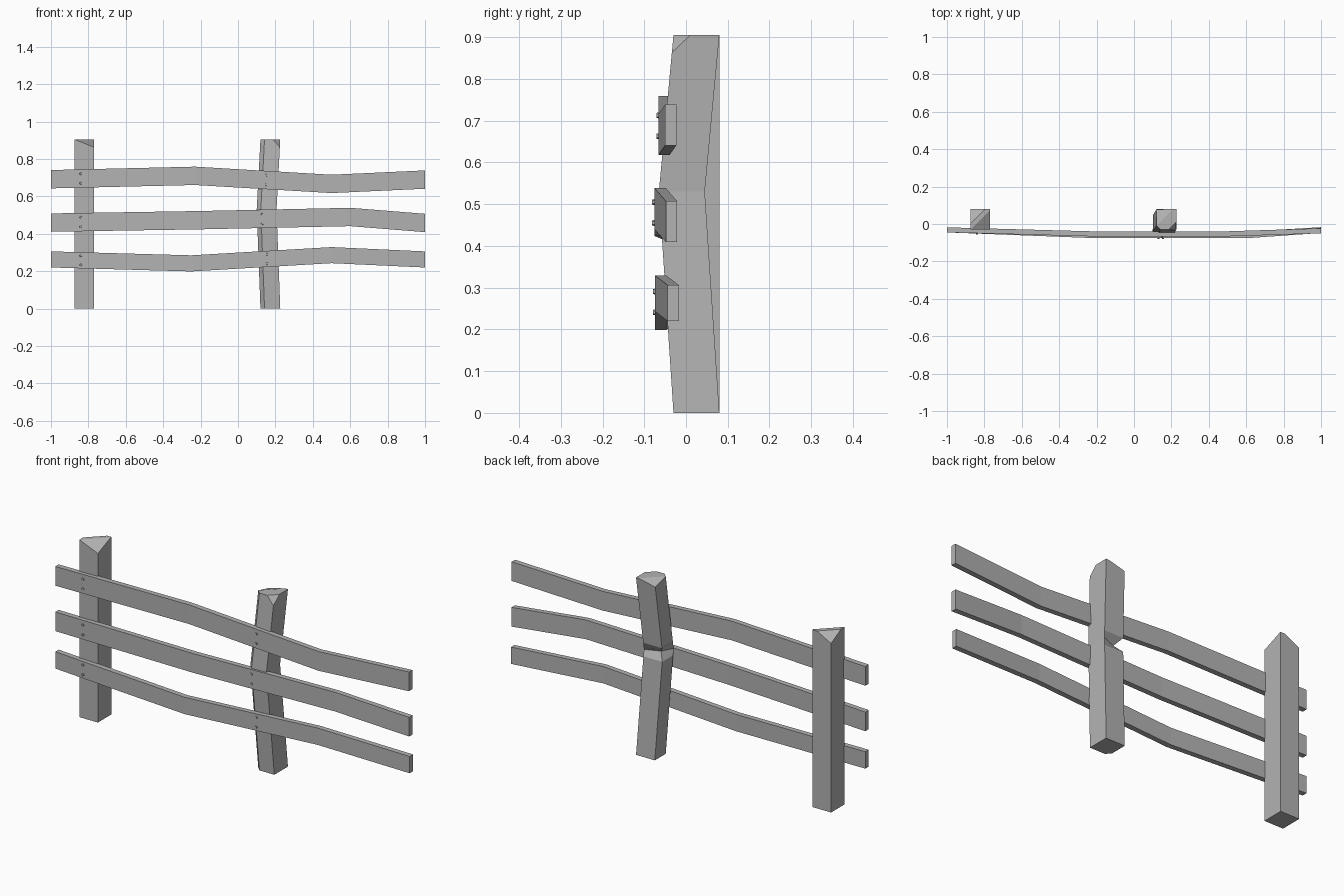
import bpy, bmesh
from math import pi
from mathutils import Vector, Matrix

cube = bpy.data.objects.get("Cube")
if cube:
    bpy.data.objects.remove(cube, do_unlink=True)

grey = bpy.data.materials.new("weathered grey")
grey.use_nodes = True
COLOUR = (0.45, 0.45, 0.45, 1)
grey.diffuse_color = COLOUR
grey.node_tree.nodes["Principled BSDF"].inputs["Base Color"].default_value = COLOUR


def finish(name, bm):
    bmesh.ops.recalc_face_normals(bm, faces=bm.faces)
    mesh = bpy.data.meshes.new(name)
    bm.to_mesh(mesh)
    bm.free()
    mesh.materials.append(grey)
    obj = bpy.data.objects.new(name, mesh)
    bpy.context.collection.objects.link(obj)
    return obj


def loft(rings):
    """Skin a list of equal-length point rings and cap both ends."""
    bm = bmesh.new()
    rows = [[bm.verts.new(p) for p in ring] for ring in rings]
    n = len(rows[0])
    for a, b in zip(rows, rows[1:]):
        for i in range(n):
            j = (i + 1) % n
            bm.faces.new((a[i], a[j], b[j], b[i]))
    bm.faces.new(rows[0])
    bm.faces.new(rows[-1])
    return bm


def chip(bm, p, q, r):
    """Slice away the material above the plane through three points."""
    p, q, r = Vector(p), Vector(q), Vector(r)
    normal = (q - p).cross(r - p)
    if normal.z < 0:
        normal.negate()
    cut = bmesh.ops.bisect_plane(bm, geom=bm.verts[:] + bm.edges[:] + bm.faces[:],
                                 plane_co=p, plane_no=normal, clear_outer=True)
    edges = [e for e in cut["geom_cut"] if isinstance(e, bmesh.types.BMEdge)]
    bmesh.ops.holes_fill(bm, edges=edges)


def chip_corner(bm, x, y, sx, sy, leg, drop):
    chip(bm, (x, y, TOP - drop), (x - sx * leg, y, TOP), (x, y - sy * leg, TOP))


TOP, FRONT, BACK = 0.905, -0.03, 0.08

# Straight post with two split corners
L, R = -0.875, -0.77
section = [(L, FRONT), (R, FRONT), (R, BACK), (L, BACK)]
bm = loft([[(x, y, z) for x, y in section] for z in (0, TOP)])
chip_corner(bm, R, FRONT, 1, -1, 0.104, 0.042)
chip_corner(bm, L, BACK, -1, 1, 0.08, 0.042)
finish("straight_post", bm)

# Bent post: one worn edge, split top corners, a nick at the bend
L, R, WORN = 0.12, 0.226, 0.022
section = [(L + WORN, FRONT), (R, FRONT), (R, BACK), (L, BACK), (L, FRONT + WORN)]
BEND, HALF = 0.53, 0.035
rings = []
for z in (0, BEND - HALF, BEND, BEND + HALF, TOP):
    t = z / BEND if z <= BEND else (TOP - z) / (TOP - BEND)
    ring = [Vector((x - 0.02 * t, y - 0.035 * t, z)) for x, y in section]
    if z == BEND:
        ring[3] += Vector((0.03, -0.03, 0))
    rings.append(ring)
bm = loft(rings)
chip_corner(bm, R, FRONT, 1, -1, 0.04, 0.04)
chip_corner(bm, L, BACK, -1, 1, 0.09, 0.022)
finish("bent_post", bm)

# Rails: knots are (x, front y, middle z)
rails = {
    "top_rail": [(-1, -0.045, 0.692), (-0.23, -0.066, 0.71), (0.5, -0.066, 0.667), (1, -0.05, 0.69)],
    "middle_rail": [(-1, -0.045, 0.46), (-0.2, -0.076, 0.473), (0.6, -0.076, 0.49), (1, -0.048, 0.458)],
    "bottom_rail": [(-1, -0.045, 0.263), (-0.25, -0.074, 0.242), (0.5, -0.074, 0.286), (1, -0.044, 0.263)],
}
nail_x = {"top_rail": 0.15, "middle_rail": 0.13, "bottom_rail": 0.155}
THICK = 0.027


def along(knots, x):
    """Front y and middle z of a rail at x."""
    for a, b in zip(knots, knots[1:]):
        if a[0] <= x <= b[0]:
            p = Vector(a).lerp(Vector(b), (x - a[0]) / (b[0] - a[0]))
            return p.y, p.z


for name, knots in rails.items():
    tall = 0.043 if name == "bottom_rail" else 0.049
    finish(name, loft([[(x, y, z - tall), (x, y + THICK, z - tall),
                        (x, y + THICK, z + tall), (x, y, z + tall)]
                       for x, y, z in knots]))

    # Pairs of nail heads over each post
    bm = bmesh.new()
    for x in (-0.84, nail_x[name]):
        y, z = along(knots, x)
        for side in (-1, 1):
            place = Matrix.Translation((x, y, z + side * 0.025)) @ Matrix.Rotation(pi / 2, 4, "X")
            bmesh.ops.create_cone(bm, cap_ends=True, segments=6, radius1=0.008,
                                  radius2=0.006, depth=0.01, matrix=place)
    finish(name.replace("rail", "nails"), bm)
